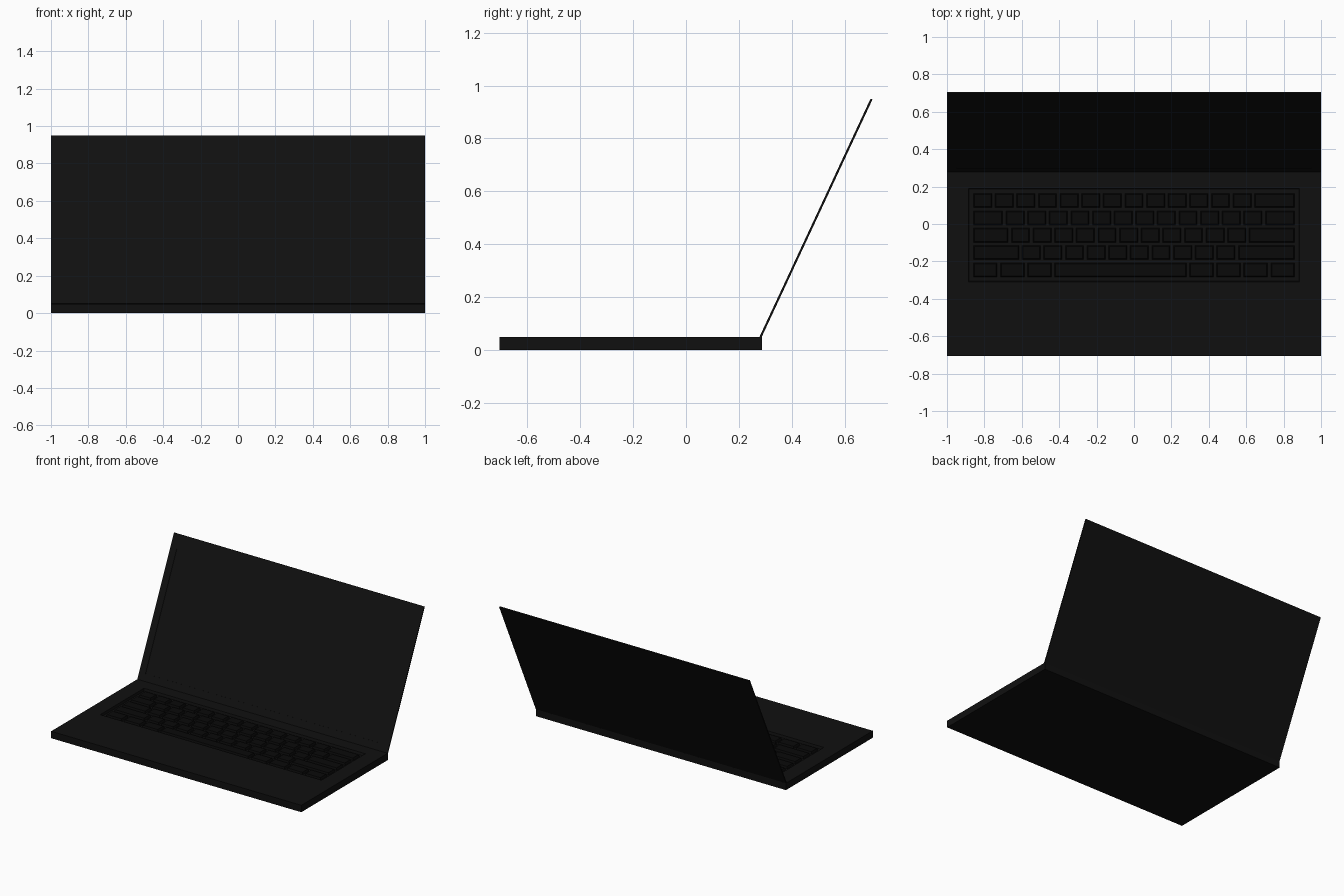
import bpy, bmesh
from math import radians

if "Cube" in bpy.data.objects:
    bpy.data.objects.remove(bpy.data.objects["Cube"])


def material(name, v):
    m = bpy.data.materials.new(name)
    m.diffuse_color = (v, v, v, 1)
    m.use_nodes = True
    m.node_tree.nodes["Principled BSDF"].inputs["Base Color"].default_value = m.diffuse_color
    return m


body_mat = material("black_body", 0.005)
key_mat = material("black_keys", 0.003)


def add_rings(bm, rings):
    """Closed solid from stacked rectangles (x0, x1, y0, y1, z)."""
    loops = [[bm.verts.new(p) for p in
              ((x0, y0, z), (x1, y0, z), (x1, y1, z), (x0, y1, z))]
             for x0, x1, y0, y1, z in rings]
    bm.faces.new(loops[0][::-1])
    for a, b in zip(loops, loops[1:]):
        for i in range(4):
            j = (i + 1) % 4
            bm.faces.new((a[i], a[j], b[j], b[i]))
    bm.faces.new(loops[-1])


def make_object(name, solids, mat):
    bm = bmesh.new()
    for rings in solids:
        add_rings(bm, rings)
    bmesh.ops.recalc_face_normals(bm, faces=bm.faces)
    me = bpy.data.meshes.new(name)
    bm.to_mesh(me)
    bm.free()
    me.materials.append(mat)
    ob = bpy.data.objects.new(name, me)
    bpy.context.collection.objects.link(ob)
    return ob


# Base slab with a sunken keyboard well
KX, KY0, KY1, TOP, FLOOR = 0.885, -0.31, 0.19, 0.05, 0.032
make_object("base", [[
    (-1, 1, -0.705, 0.287, 0),
    (-1, 1, -0.705, 0.287, TOP),
    (-KX, KX, KY0, KY1, TOP),
    (-KX + 0.004, KX - 0.004, KY0 + 0.004, KY1 - 0.004, FLOOR),
]], body_mat)

# Keys: relative widths per row, front to back
rows = [
    [1.25, 1.25, 1.25, 6.25, 1.25, 1.25, 1.25, 1.25],
    [2.25] + [1] * 10 + [2.75],
    [1.75] + [1] * 11 + [2.25],
    [1.5] + [1] * 12 + [1.5],
    [1] * 13 + [2],
]
margin, gap, taper = 0.018, 0.008, 0.006
pitch = (KY1 - KY0 - 2 * margin) / len(rows)
keys = []
for r, widths in enumerate(rows):
    unit = 2 * (KX - margin) / sum(widths)
    x = -KX + margin
    y0 = KY0 + margin + r * pitch + gap
    y1 = y0 + pitch - 2 * gap
    for w in widths:
        x0, x1 = x + gap, x + w * unit - gap
        keys.append([
            (x0, x1, y0, y1, FLOOR - 0.002),
            (x0 + taper, x1 - taper, y0 + taper, y1 - taper, TOP - 0.003),
        ])
        x += w * unit
make_object("keys", keys, key_mat)

# Thin lid with a shallow screen recess, tilted back on the hinge line
T = 0.004
lid = make_object("lid", [[
    (-1, 1, 0, 0.993, -T),
    (-1, 1, 0, 0.993, T),
    (-0.95, 0.95, 0.05, 0.895, T),
    (-0.95, 0.95, 0.05, 0.895, T - 0.003),
]], body_mat)
lid.location = (0, 0.282, 0.049)
lid.rotation_euler.x = radians(65)
